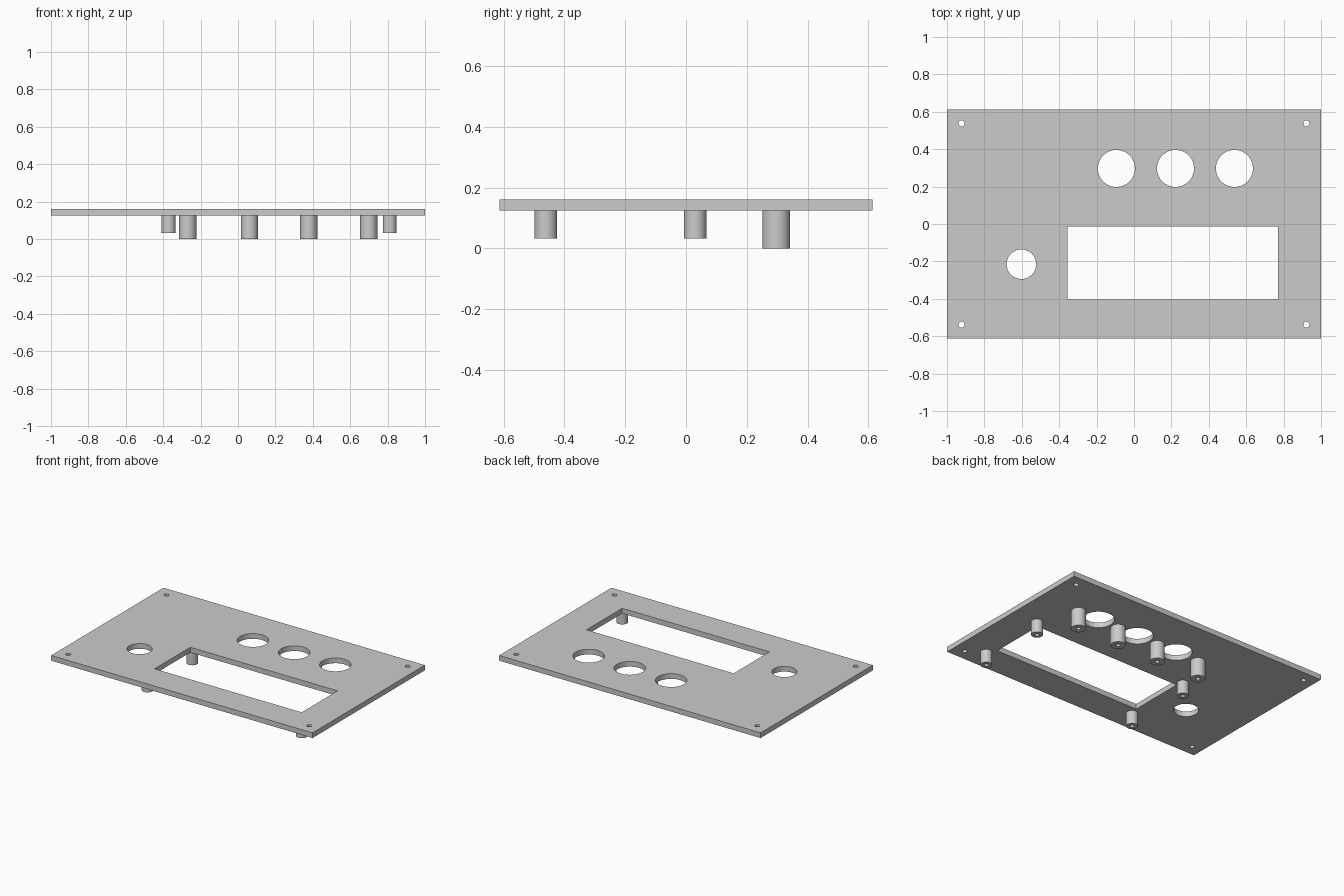
import bpy, bmesh, math

if "Cube" in bpy.data.objects:
    bpy.data.objects.remove(bpy.data.objects["Cube"], do_unlink=True)

grey = bpy.data.materials.new("plain_grey")
grey.use_nodes = True
colour = (0.6, 0.6, 0.6, 1)
grey.diffuse_color = colour
grey.node_tree.nodes["Principled BSDF"].inputs["Base Color"].default_value = colour


def circle(x, y, r, sides=48):
    turn = 2 * math.pi / sides
    return [(x + r * math.cos(i * turn), y + r * math.sin(i * turn)) for i in range(sides)]


def rectangle(x0, x1, y0, y1):
    return [(x0, y0), (x1, y0), (x1, y1), (x0, y1)]


def pierced_solid(name, outlines, bottom, top):
    """Extrude a flat outline, with any further outlines left as holes."""
    bm = bmesh.new()
    edges = []
    for outline in outlines:
        verts = [bm.verts.new((x, y, bottom)) for x, y in outline]
        edges += [bm.edges.new((v, verts[i - 1])) for i, v in enumerate(verts)]
    bmesh.ops.triangle_fill(bm, edges=edges, use_beauty=True)
    raised = bmesh.ops.extrude_face_region(bm, geom=bm.faces[:], use_keep_orig=True)
    lifted = [g for g in raised["geom"] if isinstance(g, bmesh.types.BMVert)]
    bmesh.ops.translate(bm, verts=lifted, vec=(0, 0, top - bottom))
    bmesh.ops.recalc_face_normals(bm, faces=bm.faces[:])
    mesh = bpy.data.meshes.new(name)
    bm.to_mesh(mesh)
    bm.free()
    mesh.materials.append(grey)
    obj = bpy.data.objects.new(name, mesh)
    bpy.context.collection.objects.link(obj)
    bpy.ops.object.select_all(action="DESELECT")
    obj.select_set(True)
    bpy.context.view_layer.objects.active = obj
    bpy.ops.object.shade_smooth_by_angle(angle=math.radians(30))
    return obj


UNDERSIDE, TOP = 0.125, 0.161
ROW_Y = 0.297

# Panel with display window, button row, dial hole and corner screw holes
openings = [rectangle(-0.356, 0.77, -0.403, -0.013), circle(-0.602, -0.215, 0.079)]
openings += [circle(x, ROW_Y, 0.099) for x in (-0.094, 0.222, 0.537)]
openings += [circle(x, y, 0.016, 24) for x in (-0.922, 0.922) for y in (-0.538, 0.538)]
pierced_solid("front_panel", [rectangle(-1, 1, -0.613, 0.613)] + openings, UNDERSIDE, TOP)

# Tall hollow posts between the button holes
for i, x in enumerate((-0.269, 0.061, 0.378, 0.699)):
    pierced_solid(f"button_post_{i + 1}",
                  [circle(x, ROW_Y, 0.046, 32), circle(x, ROW_Y, 0.014, 16)], 0, UNDERSIDE)

# Short hollow posts at the window corners
for side, x in (("right", -0.371), ("left", 0.811)):
    for end, y in (("front", -0.461), ("back", 0.03)):
        pierced_solid(f"display_post_{end}_{side}",
                      [circle(x, y, 0.037, 32), circle(x, y, 0.014, 16)], 0.033, UNDERSIDE)
